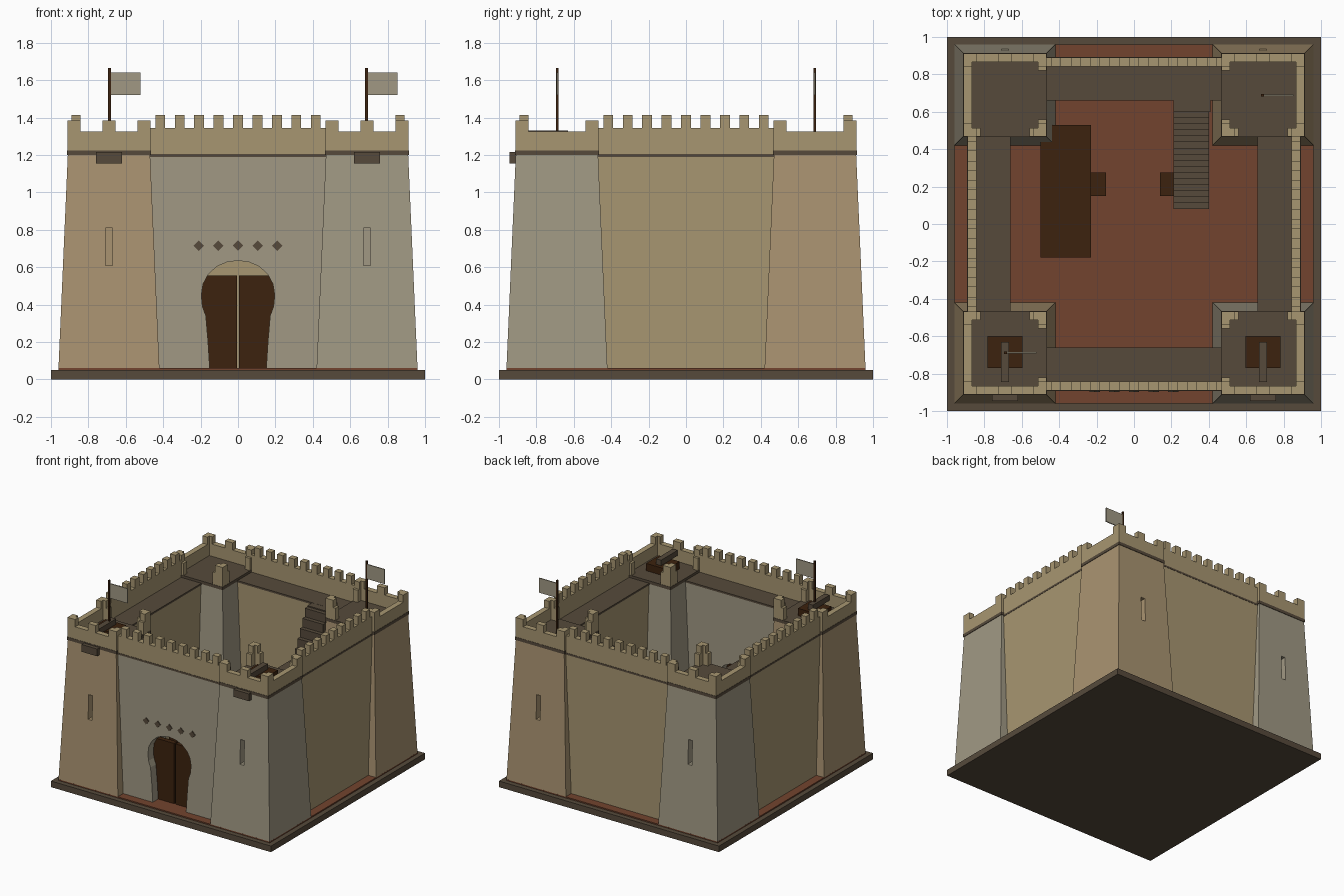
import bpy, bmesh, math

if "Cube" in bpy.data.objects:
    bpy.data.objects.remove(bpy.data.objects["Cube"])


def mat(name, r, g, b):
    lin = [((c / 255 + 0.055) / 1.055) ** 2.4 for c in (r, g, b)]
    m = bpy.data.materials.new(name)
    m.diffuse_color = (*lin, 1)
    m.use_nodes = True
    m.node_tree.nodes["Principled BSDF"].inputs["Base Color"].default_value = m.diffuse_color
    return m


TAN = mat("warm tan stone", 170, 148, 113)
GOLD = mat("yellow tan stone", 167, 150, 113)
GRAY = mat("gray stone", 161, 153, 132)
DARK = mat("dark brown floor", 86, 74, 59)
RED = mat("red earth", 114, 68, 46)
WOOD = mat("dark wood", 60, 34, 14)


def finish(name, bm, m):
    bmesh.ops.recalc_face_normals(bm, faces=bm.faces)
    me = bpy.data.meshes.new(name)
    bm.to_mesh(me)
    bm.free()
    ob = bpy.data.objects.new(name, me)
    bpy.context.collection.objects.link(ob)
    if m:
        me.materials.append(m)
    return ob


def add_box(bm, x0, x1, y0, y1, z0, z1, taper=1.0):
    """Box from bounds; taper scales the top about its centre."""
    vs = bmesh.ops.create_cube(bm, size=1)["verts"]
    cx, cy = (x0 + x1) / 2, (y0 + y1) / 2
    for v in vs:
        k = taper if v.co.z > 0 else 1
        v.co = (cx + v.co.x * abs(x1 - x0) * k, cy + v.co.y * abs(y1 - y0) * k,
                z1 if v.co.z > 0 else z0)


def boxes(name, m, *bounds, taper=1.0):
    bm = bmesh.new()
    for b in bounds:
        add_box(bm, *b, taper=taper)
    return finish(name, bm, m)


def prism(name, m, pts, y0, y1):
    """Outline in x,z extruded along y."""
    bm = bmesh.new()
    f = bm.faces.new([bm.verts.new((x, y0, z)) for x, z in pts])
    r = bmesh.ops.extrude_face_region(bm, geom=[f])
    for v in r["geom"]:
        if isinstance(v, bmesh.types.BMVert):
            v.co.y = y1
    return finish(name, bm, m)


def cut(ob, cutter):
    cutter.hide_render = True
    cutter.hide_viewport = True
    cutter.display_type = 'WIRE'
    md = ob.modifiers.new("cut", 'BOOLEAN')
    md.operation = 'DIFFERENCE'
    md.solver = 'EXACT'
    md.object = cutter


# Base slab and earth
boxes("base_slab", DARK, (-1, 1, -1, 1, 0, 0.05))
boxes("earth_floor", RED, (-0.96, 0.96, -0.96, 0.96, 0.045, 0.06))

# Corner towers
C, H = 0.69, 0.222
T = 0.045
for sx in (-1, 1):
    for sy in (-1, 1):
        tag = ("front" if sy < 0 else "back") + ("_left" if sx < 0 else "_right")
        cx, cy = sx * C, sy * C
        tower = boxes("tower_" + tag, GRAY if sx * sy < 0 else TAN,
                      (cx - 0.27, cx + 0.27, cy - 0.27, cy + 0.27, 0.055, 1.2), taper=0.22 / 0.27)
        # hollow room and arrow slit
        cut(tower, boxes("room_cutter_" + tag, None,
                         (cx - 0.165, cx + 0.165, cy - 0.165, cy + 0.165, 0.07, 1.18)))
        ys = sorted((cy + sy * 0.1, cy + sy * 0.4))
        cut(tower, boxes("slit_cutter_" + tag, None, (cx - 0.018, cx + 0.018, *ys, 0.61, 0.81)))
        boxes("tower_floor_" + tag, DARK, (cx - 0.224, cx + 0.224, cy - 0.224, cy + 0.224, 1.2, 1.225))

        # parapet: full on the two outer sides, short returns at the corners
        bm = bmesh.new()

        def span(c, s, a, b):
            return sorted((c + s * a, c + s * b))

        add_box(bm, cx - H, cx + H, *span(cy, sy, H - T, H), 1.224, 1.325)
        add_box(bm, *span(cx, sx, H - T, H), cy - H, cy + H, 1.224, 1.325)
        for ax in (-1, 1):
            for ay in (-1, 1):
                for z0, z1, arm in ((1.224, 1.325, 0.09), (1.32, 1.385, 0.07)):
                    add_box(bm, *span(cx, ax, H - arm, H), *span(cy, ay, H - T, H), z0, z1)
                    add_box(bm, *span(cx, ax, H - T, H), *span(cy, ay, H - arm, H), z0, z1)
        add_box(bm, cx - 0.035, cx + 0.035, *span(cy, sy, H - T, H), 1.32, 1.385)
        finish("tower_parapet_" + tag, bm, GOLD)

    # Cannon and hanging box on each front tower
    side = "left" if sx < 0 else "right"
    cx = sx * C
    boxes("cannon_carriage_" + side, WOOD, (cx - 0.093, cx + 0.093, -0.77, -0.6, 1.225, 1.285))
    boxes("cannon_barrel_" + side, DARK, (cx - 0.022, cx + 0.022, -0.845, -0.63, 1.285, 1.33))
    boxes("hanging_box_" + side, DARK, (cx - 0.07, cx + 0.07, -0.945, -0.87, 1.155, 1.215))

# Curtain walls, walkways and battlements
for i, (tag, m) in enumerate((("front", GRAY), ("right", GOLD), ("back", GOLD), ("left", GOLD))):
    rot = i * math.pi / 2
    wall = boxes("wall_" + tag, m, (-0.47, 0.47, -0.89, -0.665, 0.055, 1.19))
    walk = boxes("walkway_" + tag, DARK, (-0.475, 0.475, -0.892, -0.66, 1.19, 1.205))
    bm = bmesh.new()
    add_box(bm, -0.468, 0.468, -0.89, -0.843, 1.205, 1.345)
    for k in range(-4, 5):
        x = k * 0.104
        add_box(bm, x - 0.026, x + 0.026, -0.89, -0.843, 1.34, 1.415)
    para = finish("battlement_" + tag, bm, GOLD)
    for ob in (wall, walk, para):
        ob.rotation_euler.z = rot
    if tag == "front":
        # horseshoe gateway
        half = [(0.15, 0.04), (0.16, 0.2), (0.172, 0.34), (0.19, 0.39), (0.196, 0.45),
                (0.187, 0.51), (0.16, 0.56), (0.115, 0.603), (0.06, 0.627), (0, 0.635)]
        outline = half + [(-x, z) for x, z in reversed(half[:-1])]
        cut(wall, prism("gate_cutter", None, outline, -1.0, -0.6))

# Gate doors
for s in (-1, 1):
    xs = sorted((s * 0.006, s * 0.2))
    boxes("gate_door_" + ("left" if s < 0 else "right"), WOOD, (*xs, -0.82, -0.78, 0.06, 0.555))

# Diamond studs above the gate
for k in range(-2, 3):
    x, r = k * 0.105, 0.028
    prism("diamond_stud", DARK, [(x - r, 0.715), (x, 0.715 - r), (x + r, 0.715), (x, 0.715 + r)],
          -0.897, -0.885)

# Flags on the front-left and back-right towers
for s in (-1, 1):
    x, y = s * 0.687, s * 0.688
    boxes("flag_pole", WOOD, (x - 0.007, x + 0.007, y - 0.007, y + 0.007, 1.22, 1.665))
    boxes("flag", GRAY, (x + 0.005, x + 0.165, y - 0.004, y + 0.004, 1.52, 1.64))

# Courtyard stair up to the back walkway
N = 16
steps = []
for i in range(N):
    y0 = 0.08 + i * 0.0325
    steps.append((0.21, 0.4, y0, y0 + 0.0325, 0.055, 0.06 + (i + 1) * 1.135 / N))
boxes("courtyard_stair", DARK, *steps, (0.21, 0.41, 0.6, 0.68, 0.055, 1.204))

# Courtyard hut and door steps
boxes("courtyard_hut", WOOD, (-0.5, -0.23, -0.18, 0.53, 0.055, 0.45))
boxes("door_steps", WOOD, (-0.23, -0.15, 0.15, 0.275, 0.055, 0.15), (0.14, 0.21, 0.15, 0.275, 0.055, 0.15))
